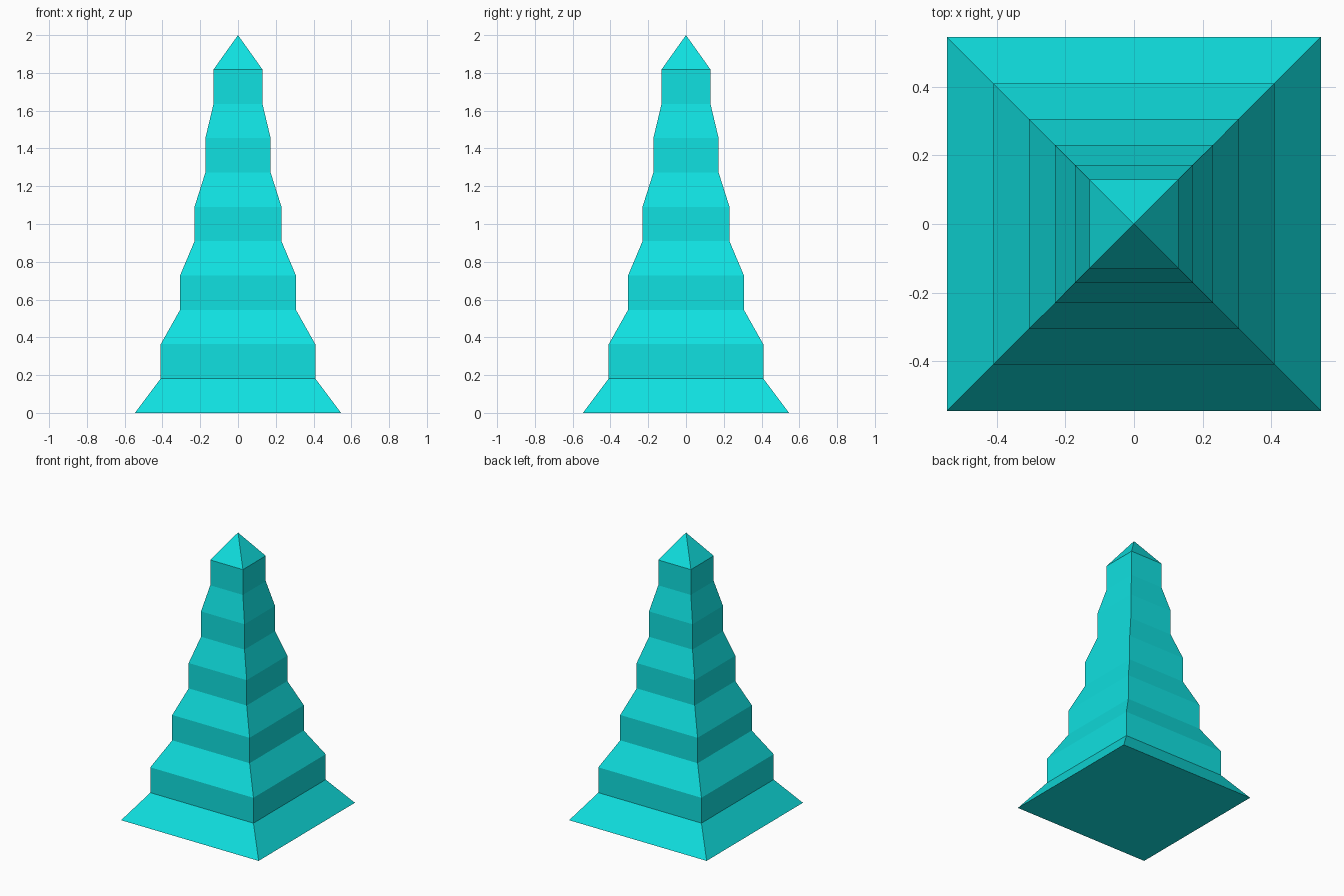
import bpy, bmesh

if "Cube" in bpy.data.objects:
    bpy.data.objects.remove(bpy.data.objects["Cube"])

# Single flat colour
mat = bpy.data.materials.new("turquoise")
mat.diffuse_color = (0.005, 0.75, 0.75, 1)
mat.use_nodes = True
mat.node_tree.nodes["Principled BSDF"].inputs["Base Color"].default_value = mat.diffuse_color

STEP = 2 / 11        # height of every band
BASE = 3 * STEP      # half width of the flared foot
TAPER = 0.75         # each tier is three quarters of the one below

# Foot, then five upright tiers joined by sloped bands: (half width, height)
profile = [(BASE, 0)]
for i in range(5):
    half = BASE * TAPER ** (i + 1)
    profile += [(half, (2 * i + 1) * STEP), (half, (2 * i + 2) * STEP)]

bm = bmesh.new()
rings = [[bm.verts.new((sx * h, sy * h, z))
          for sx, sy in ((-1, -1), (1, -1), (1, 1), (-1, 1))]
         for h, z in profile]

# Underside, side bands and pointed cap
bm.faces.new(rings[0][::-1])
for low, high in zip(rings, rings[1:]):
    for k in range(4):
        n = (k + 1) % 4
        bm.faces.new((low[k], low[n], high[n], high[k]))
tip = bm.verts.new((0, 0, 11 * STEP))
for k in range(4):
    bm.faces.new((rings[-1][k], rings[-1][(k + 1) % 4], tip))

mesh = bpy.data.meshes.new("stepped_spire")
bm.to_mesh(mesh)
bm.free()
mesh.materials.append(mat)
spire = bpy.data.objects.new("stepped_spire", mesh)
bpy.context.collection.objects.link(spire)
